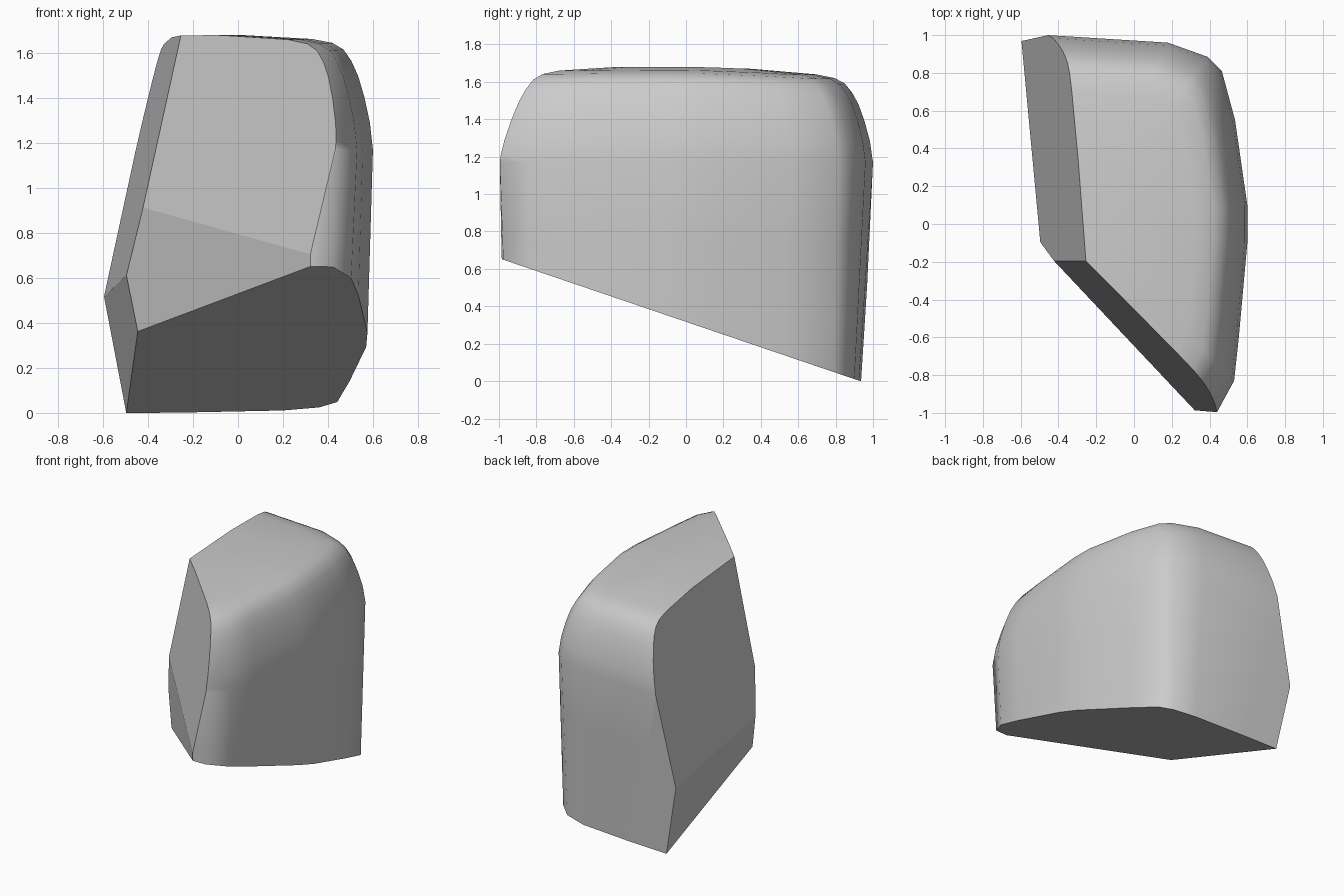
import bpy, bmesh
from mathutils import Vector

if "Cube" in bpy.data.objects:
    bpy.data.objects.remove(bpy.data.objects["Cube"])

# Outline of the weathered body at the base and at its widest height
low = [(-1.0, -0.97), (0.25, -0.97), (0.40, -0.955), (0.475, -0.83), (0.52, -0.6), (0.565, -0.13),
       (0.56, 0.06), (0.49, 0.52), (0.44, 0.79), (0.36, 0.86), (0.2, 0.90), (-0.2, 0.925), (-1.0, 0.955)]
high = [(-1.0, -1.0), (0.34, -1.0), (0.44, -0.995), (0.53, -0.83), (0.555, -0.6), (0.6, -0.1),
        (0.6, 0.1), (0.535, 0.55), (0.465, 0.81), (0.39, 0.885), (0.18, 0.96), (-0.46, 1.0), (-1.0, 1.02)]

# Height and outline scale, rounding over towards the top
levels = [(-0.2, 1), (0.3, 1), (0.75, 1), (1.17, 1), (1.3, 0.985), (1.42, 0.958), (1.52, 0.927),
          (1.59, 0.893), (1.64, 0.855), (1.668, 0.80), (1.68, 0.70), (1.684, 0.35)]


def body_point(a, b, z, s):
    t = min(z / 1.17, 1)
    x = a[0] + (b[0] - a[0]) * t
    y = a[1] + (b[1] - a[1]) * t
    x, y = -0.3 + (x + 0.3) * s, y * s
    # Gentle crown on the top
    drop = 0.05 * (max(y, 0) / 0.82) ** 1.5 + 0.012 * (max(-y, 0) / 0.8) ** 2
    drop += 0.025 * (max(x + 0.25, 0) / 0.7) ** 2
    return (x, y, z - drop * max(0, z - 1.17) / 0.51)


bm = bmesh.new()
rings = [[bm.verts.new(body_point(a, b, z, s)) for a, b in zip(low, high)] for z, s in levels]
n = len(low)
for r0, r1 in zip(rings, rings[1:]):
    for i in range(n):
        j = (i + 1) % n
        bm.faces.new((r0[i], r0[j], r1[j], r1[i]))
bm.faces.new(rings[-1])
bm.faces.new(rings[0][::-1])
bmesh.ops.recalc_face_normals(bm, faces=bm.faces)
for f in bm.faces:
    f.smooth = True

# Flat broken faces: outward normal and offset
cuts = [((0, -0.34, -1), -0.317),          # sloping underside
        ((-1, -1, 0.22), 0.82),            # upper front
        ((-1, -0.925, -0.065), 0.545),     # lower front
        ((-1, -0.074, 0.22), 0.638),       # upper left
        ((-1, -0.11, -0.184), 0.394)]      # lower left
for normal, d in cuts:
    nrm = Vector(normal)
    res = bmesh.ops.bisect_plane(bm, geom=bm.verts[:] + bm.edges[:] + bm.faces[:], dist=1e-5,
                                 plane_co=nrm * d / nrm.length_squared, plane_no=nrm, clear_outer=True)
    edges = [e for e in res["geom_cut"] if isinstance(e, bmesh.types.BMEdge)]
    for f in bmesh.ops.contextual_create(bm, geom=edges)["faces"]:
        f.smooth = False
bmesh.ops.recalc_face_normals(bm, faces=bm.faces)

mesh = bpy.data.meshes.new("boulder")
bm.to_mesh(mesh)
bm.free()
bpy.context.collection.objects.link(bpy.data.objects.new("boulder", mesh))
